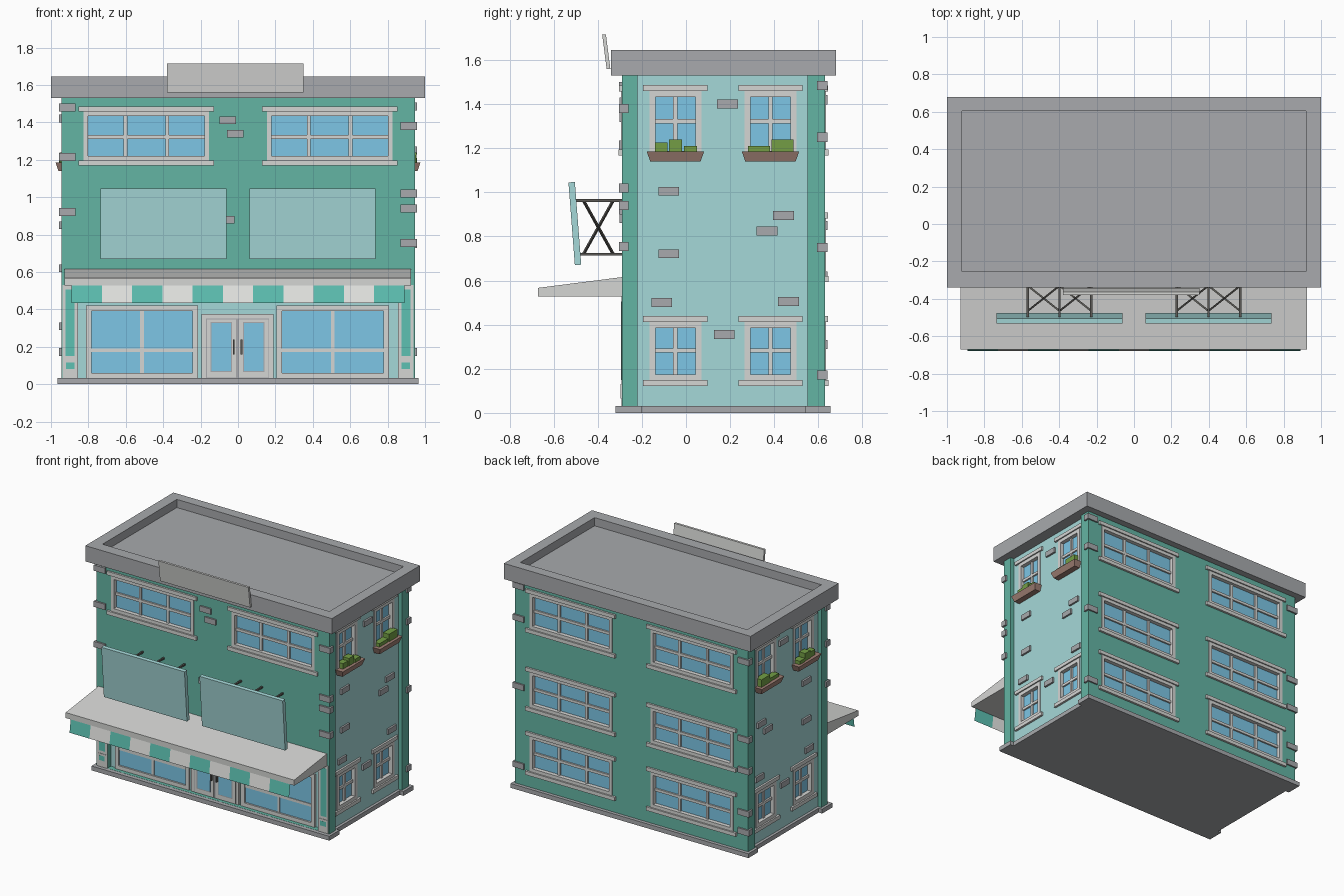
import bpy, bmesh, math
from mathutils import Vector

if "Cube" in bpy.data.objects:
    bpy.data.objects.remove(bpy.data.objects["Cube"])


def mat(name, r, g, b):
    m = bpy.data.materials.new(name)
    m.diffuse_color = [((c / 255 + 0.055) / 1.055) ** 2.4 for c in (r, g, b)] + [1]
    m.use_nodes = True
    m.node_tree.nodes["Principled BSDF"].inputs["Base Color"].default_value = m.diffuse_color
    return m


GREEN = mat("wall green", 100, 181, 164)
TEAL = mat("pale teal", 165, 216, 216)
GLASS = mat("window blue", 125, 198, 230)
TRIM = mat("light grey trim", 213, 214, 212)
GREY = mat("stone grey", 168, 170, 173)
BROWN = mat("planter brown", 160, 128, 117)
LEAF = mat("leaf green", 115, 158, 69)
METAL = mat("dark metal", 92, 90, 86)
STRIPE = mat("awning teal", 93, 193, 178)
WHITE = mat("awning white", 240, 241, 238)

FRONT, BACK, SIDE = -0.29, 0.63, 0.915
QUADS = ((0, 3, 2, 1), (4, 5, 6, 7), (0, 1, 5, 4), (1, 2, 6, 5), (2, 3, 7, 6), (3, 0, 4, 7))


class Part:
    """Collects simple solids, each with its own material, into one object."""

    def __init__(self, name):
        self.name, self.bm, self.mats = name, bmesh.new(), []

    def index(self, m):
        if m not in self.mats:
            self.mats.append(m)
        return self.mats.index(m)

    def hexa(self, pts, m):
        v = [self.bm.verts.new(p) for p in pts]
        fs = [self.bm.faces.new([v[i] for i in q]) for q in QUADS]
        for f in fs:
            f.material_index = self.index(m)
        bmesh.ops.recalc_face_normals(self.bm, faces=fs)

    def box(self, x0, x1, y0, y1, z0, z1, m):
        self.hexa([(x, y, z) for z in (z0, z1)
                   for x, y in ((x0, y0), (x1, y0), (x1, y1), (x0, y1))], m)

    def on(self, wall, u0, u1, z0, z1, d, m, root=0.05):
        """Box set in a wall: u runs along it, d is how far it stands out."""
        if wall == "front":
            self.box(u0, u1, FRONT - d, FRONT + root, z0, z1, m)
        elif wall == "back":
            self.box(u0, u1, BACK - root, BACK + d, z0, z1, m)
        else:
            s = 1 if wall == "right" else -1
            a, b = sorted((s * (SIDE - root), s * (SIDE + d)))
            self.box(a, b, u0, u1, z0, z1, m)

    def bar(self, a, b, t, m):
        """Thin square rod from a to b."""
        a, b = Vector(a), Vector(b)
        side = (b - a).cross(Vector((0, 0, 1))).normalized() * t / 2
        up = side.cross(b - a).normalized() * t / 2
        self.hexa([p + i * side + j * up for p in (a, b)
                   for i, j in ((-1, -1), (1, -1), (1, 1), (-1, 1))], m)

    def prism(self, profile, x0, x1, m):
        """Extrude a four-point (y, z) profile along x."""
        self.hexa([(x, y, z) for x in (x0, x1) for y, z in profile], m)

    def done(self):
        me = bpy.data.meshes.new(self.name)
        self.bm.to_mesh(me)
        self.bm.free()
        for m in self.mats:
            me.materials.append(m)
        ob = bpy.data.objects.new(self.name, me)
        bpy.context.collection.objects.link(ob)
        return ob


openings = {"front": [(-0.855, 0.855, 0.033, 0.528)], "back": [], "right": [], "left": []}


def window(name, wall, u0, u1, z0, z1, cols, rails, rim=0.024, bar=0.02,
           ledge=0.027, sill=True, depth=(-0.025, -0.014, 0.005)):
    """Window set into an opening, with mullions, cross rails, lintel and sill."""
    p = Part(name)
    glass, inner, outer = depth
    p.on(wall, u0 + rim, u1 - rim, z0 + rim, z1 - rim, glass, GLASS)
    for a, b in ((u0, u0 + rim), (u1 - rim, u1)):
        p.on(wall, a, b, z0, z1, outer, TRIM)
    for a, b in ((z0, z0 + rim), (z1 - rim, z1)):
        p.on(wall, u0 + rim, u1 - rim, a, b, outer, TRIM)
    for i in range(1, cols):
        c = u0 + (u1 - u0) * i / cols
        p.on(wall, c - bar / 2, c + bar / 2, z0 + rim, z1 - rim, inner, TRIM)
    for c in rails:
        p.on(wall, u0 + rim, u1 - rim, c - bar / 2, c + bar / 2, inner + 0.001, TRIM)
    if ledge:
        openings[wall].append((u0 + 0.01, u1 - 0.01, z0 + 0.01, z1 - 0.01))
        p.on(wall, u0 - 0.028, u1 + 0.028, z1, z1 + ledge, 0.014, TRIM)
        if sill:
            p.on(wall, u0 - 0.028, u1 + 0.028, z0 - ledge, z0, 0.016, TRIM)
    p.done()


# Wide windows: one row in front, three rows at the back
for i, s in enumerate((-1, 1)):
    c = 0.49 * s
    window(f"front_window_{i}", "front", c - 0.335, c + 0.335, 1.195, 1.457, 3, [1.322])
    for r, dz in enumerate((0, 0.575, 1.045)):
        window(f"back_window_{r}_{i}", "back", c - 0.335, c + 0.335,
               1.195 - dz, 1.457 - dz, 3, [1.322 - dz])

# Side windows and flower boxes
PLANTS = (((-0.14, -0.085, 1.225), (-0.077, -0.018, 1.24), (-0.01, 0.05, 1.21)),
          ((0.282, 0.382, 1.21), (0.387, 0.487, 1.24)))
for wall, s in (("right", 1), ("left", -1)):
    for i, c in enumerate((-0.048, 0.383)):
        window(f"{wall}_upper_window_{i}", wall, c - 0.118, c + 0.118, 1.16, 1.46, 2, [1.322],
               rim=0.027, sill=False)
        window(f"{wall}_lower_window_{i}", wall, c - 0.118, c + 0.118, 0.148, 0.412, 2, [0.283], rim=0.027)
        p = Part(f"{wall}_flower_box_{i}")
        p.hexa([(s * x, c + k * w, z) for z, w, x in ((1.14, 0.114, 0.96), (1.185, 0.13, 0.975))
                for x, k in ((0.9, -1), (x, -1), (x, 1), (0.9, 1))], BROWN)
        for n, (y0, y1, z) in enumerate(PLANTS[i]):
            a, b = sorted((s * 0.905, s * (0.95 + 0.004 * n)))
            p.box(a, b, y0, y1, 1.18, z, LEAF)
        p.done()

# Walls: pale core with green front and back slabs that stand proud at the sides
for name, walls, size, m in (
        ("side_walls", ("right", "left"), (-SIDE, SIDE, -0.235, 0.56), TEAL),
        ("front_wall", ("front",), (-0.945, 0.945, FRONT, -0.22), GREEN),
        ("back_wall", ("back",), (-0.945, 0.945, 0.55, BACK), GREEN)):
    p = Part(name)
    p.box(*size, 0.02, 1.55, m)
    wall_ob = p.done()
    cut = Part("opening_cutter")
    for w in walls:
        for o in openings[w]:
            cut.on(w, *o, 0.05, m, root=0.045)
    cutter = cut.done()
    mod = wall_ob.modifiers.new("openings", "BOOLEAN")
    mod.operation, mod.object, mod.solver = "DIFFERENCE", cutter, "EXACT"
    dg = bpy.context.evaluated_depsgraph_get()
    me = bpy.data.meshes.new_from_object(wall_ob.evaluated_get(dg))
    wall_ob.modifiers.clear()
    wall_ob.data = me
    bpy.data.objects.remove(cutter)

# Plinth
p = Part("plinth")
p.box(-0.935, 0.935, -0.21, 0.55, 0, 0.032, GREY)
for y0, y1 in ((-0.32, -0.2), (0.54, 0.655)):
    p.box(-0.964, 0.964, y0, y1, 0, 0.032, GREY)
p.done()

# Roof slab with parapet
p = Part("roof")
p.box(-1, 1, -0.34, 0.68, 1.53, 1.585, GREY)
for x0, x1, y0, y1 in ((-1, 1, -0.34, -0.255), (-1, 1, 0.605, 0.68),
                       (-1, -0.92, -0.255, 0.605), (0.92, 1, -0.255, 0.605)):
    p.box(x0, x1, y0, y1, 1.585, 1.645, GREY)
p.done()

# Blank tilted sign on the roof edge
p = Part("roof_sign")
p.prism(((-0.343, 1.56), (-0.36, 1.56), (-0.38, 1.715), (-0.363, 1.715)), -0.38, 0.35, TRIM)
p.done()

# Shop front: pale set-back panel, display windows, pilasters
p = Part("shop_panel")
p.on("front", -0.857, 0.857, 0.03, 0.53, -0.04, TEAL)
p.done()
for i, c in enumerate((-0.513, 0.507)):
    window(f"display_window_{i}", "front", c - 0.3, c + 0.3, 0.032, 0.42, 2, [0.182],
           rim=0.029, ledge=0, depth=(-0.039, -0.035, -0.026))
for i, s in enumerate((-1, 1)):
    p = Part(f"pilaster_{i}")

    def strip(a, b, z0, z1, d, m):
        lo, hi = sorted((s * a, s * b))
        p.on("front", lo, hi, z0, z1, d, m, root=0.01)
    strip(0.855, 0.937, 0.032, 0.53, 0.003, TRIM)
    strip(0.873, 0.922, 0.15, 0.505, 0.004, STRIPE)
    strip(0.86, 0.933, 0.065, 0.13, 0.006, TRIM)
    strip(0.875, 0.92, 0.08, 0.115, 0.007, STRIPE)
    p.done()

# Double door
p = Part("double_door")
p.on("front", -0.195, 0.19, 0.032, 0.375, -0.026, TRIM)
p.on("front", -0.172, 0.167, 0.032, 0.352, -0.025, GREY)
for s in (-1, 1):
    c = -0.0025 + 0.0865 * s
    p.on("front", c - 0.078, c + 0.078, 0.036, 0.346, -0.023, TRIM)
    p.on("front", c - 0.058, c + 0.058, 0.065, 0.333, -0.022, GREY)
    p.on("front", c - 0.052, c + 0.052, 0.071, 0.327, -0.021, GLASS)
    x = -0.0025 + 0.0205 * s
    p.on("front", x - 0.005, x + 0.005, 0.16, 0.24, -0.008, METAL)
p.done()

# Sloping awning with a striped hanging edge
p = Part("awning")
p.prism(((-0.28, 0.527), (-0.67, 0.527), (-0.67, 0.567), (-0.28, 0.617)), -0.928, 0.925, TRIM)
p.done()
p = Part("awning_stripes")
for i in range(11):
    x0, x1 = (-0.89 + 1.78 * k / 11 for k in (i, i + 1))
    f = p.bm.faces.new([p.bm.verts.new(v) for v in (
        (x0, -0.68, 0.433), (x1, -0.68, 0.433), (x1, -0.667, 0.528), (x0, -0.667, 0.528))])
    f.material_index = p.index((STRIPE, WHITE)[i % 2])
p.done()

# Two blank hoardings on braced brackets
for i, c in enumerate((-0.398, 0.398)):
    p = Part(f"hoarding_{i}")
    p.prism(((-0.475, 0.672), (-0.504, 0.67), (-0.533, 1.045), (-0.504, 1.047)), c - 0.337, c + 0.337, TEAL)
    p.done()
    p = Part(f"hoarding_bracket_{i}")
    xs = [c - 0.17, c, c + 0.17]
    for x in xs:
        p.bar((x, -0.28, 0.72), (x, -0.48, 0.72), 0.012, METAL)
        p.bar((x, -0.28, 0.963), (x, -0.5, 0.963), 0.012, METAL)
    for a, b in zip(xs, xs[1:]):
        p.bar((a, -0.33, 0.72), (b, -0.465, 0.963), 0.01, METAL)
        p.bar((a, -0.465, 0.72), (b, -0.33, 0.963), 0.01, METAL)
    p.done()

# Loose stones on the walls
p = Part("wall_stones")
for x, z in ((-0.055, 1.41), (-0.015, 1.34), (-0.065, 0.88)):
    p.on("front", x - 0.045, x + 0.045, z - 0.02, z + 0.02, 0.012, GREY)
for y, z in ((0.188, 1.4), (-0.078, 1.005), (-0.078, 0.722), (-0.11, 0.5),
             (0.442, 0.895), (0.367, 0.825), (0.465, 0.505), (0.173, 0.355)):
    for wall in ("right", "left"):
        p.on(wall, y - 0.047, y + 0.047, z - 0.02, z + 0.02, 0.014, GREY)
p.done()

# Stones wrapped round the corners
p = Part("corner_stones")
for s, y0, y1, heights in ((-1, -0.303, -0.26, (1.48, 1.215, 0.92)),
                           (1, -0.303, -0.26, (1.38, 1.02, 0.94, 0.755)),
                           (1, 0.595, 0.641, (1.485, 1.25, 0.75, 0.172)),
                           (-1, 0.595, 0.641, (1.42, 0.85, 0.62, 0.31, 0.172))):
    x0, x1 = sorted((s * 0.868, s * 0.958))
    for z in heights:
        p.box(x0, x1, y0, y1, z - 0.021, z + 0.021, GREY)
p.done()
